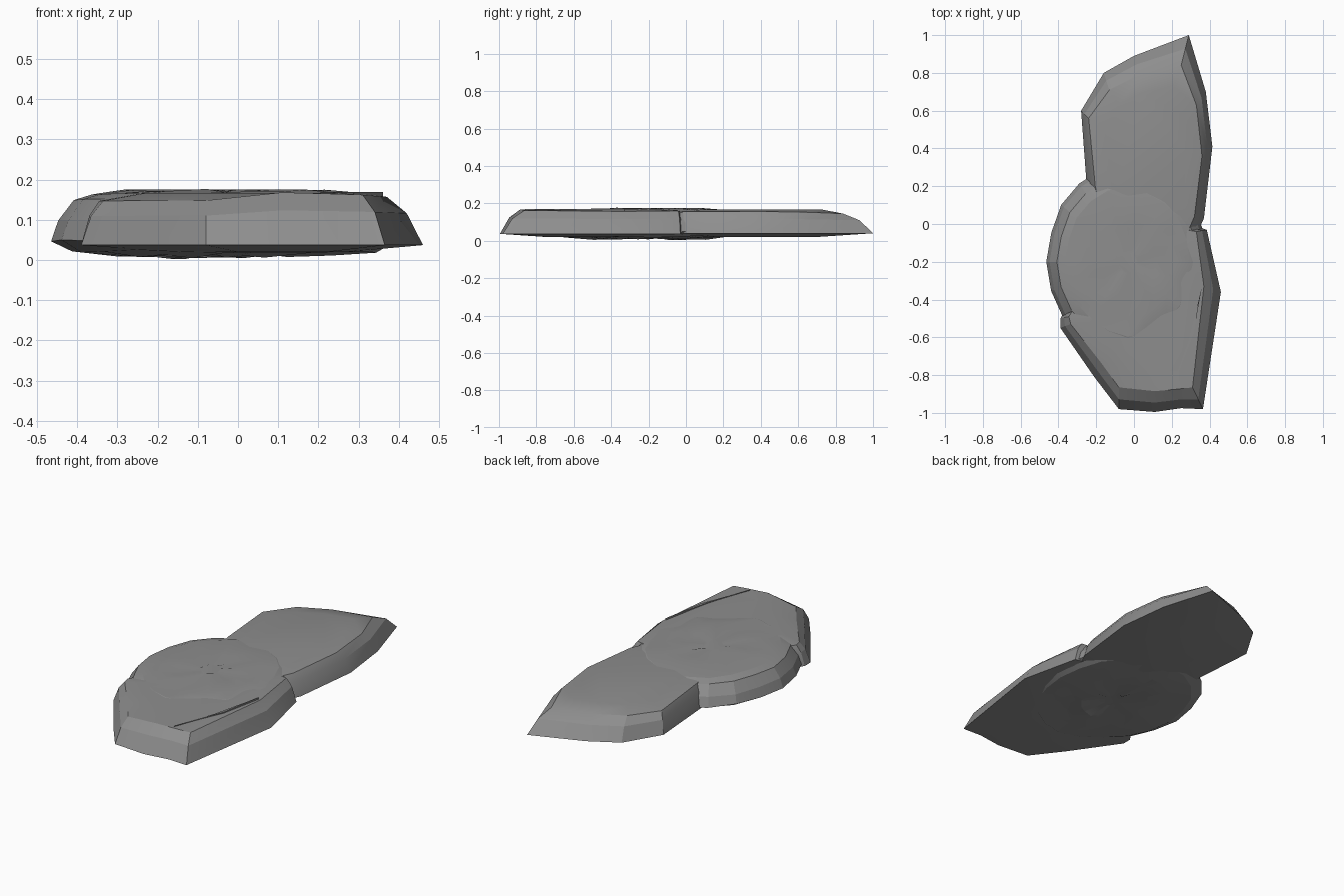
import bpy, bmesh, math, random

if "Cube" in bpy.data.objects:
    bpy.data.objects.remove(bpy.data.objects["Cube"], do_unlink=True)
random.seed(4)

grey = bpy.data.materials.new("stone grey")
grey.use_nodes = True
colour = (0.27, 0.27, 0.27, 1)
grey.diffuse_color = colour
grey.node_tree.nodes["Principled BSDF"].inputs["Base Color"].default_value = colour


def loft(name, rings, angle):
    """Skin closed rings from the underside to the top and cap both ends."""
    bm = bmesh.new()
    loops = [[bm.verts.new(p) for p in ring] for ring in rings]
    for a, b in zip(loops, loops[1:]):
        n = len(a)
        for i in range(n):
            j = (i + 1) % n
            bm.faces.new((a[i], a[j], b[j], b[i]))
    bm.faces.new(loops[0][::-1])
    bm.faces.new(loops[-1])
    bmesh.ops.recalc_face_normals(bm, faces=bm.faces)
    mesh = bpy.data.meshes.new(name)
    bm.to_mesh(mesh)
    bm.free()
    mesh.materials.append(grey)
    ob = bpy.data.objects.new(name, mesh)
    bpy.context.collection.objects.link(ob)
    bpy.ops.object.select_all(action='DESELECT')
    ob.select_set(True)
    bpy.context.view_layer.objects.active = ob
    bpy.ops.object.shade_smooth_by_angle(angle=math.radians(angle))
    return ob


def toward(ring, centre, s, z):
    return [(centre[0] + (p[0] - centre[0]) * s, centre[1] + (p[1] - centre[1]) * s, z)
            for p in ring]


def slab(name, points, centre, base, crown, sag):
    """Points hold the foot x, y and then the rim x, y, z."""
    foot = [(p[0], p[1], base) for p in points]
    rim = [p[2:] for p in points]
    shoulder = [(f[0] + (r[0] - f[0]) * 0.45, f[1] + (r[1] - f[1]) * 0.45,
                 base + (r[2] - base) * 0.66) for f, r in zip(foot, rim)]
    loft(name, [toward(foot, centre, 0.5, sag), foot, shoulder, rim,
                toward(rim, centre, 0.75, crown)], 20)


# Rear slab, with a pointed far corner
slab("rear_slab", [
    (0.29, 1.0, 0.25, 0.84, 0.145), (0.0, 0.89, 0.03, 0.79, 0.148),
    (-0.16, 0.80, -0.13, 0.71, 0.15), (-0.28, 0.60, -0.24, 0.56, 0.15),
    (-0.25, 0.20, -0.205, 0.20, 0.155), (-0.2, 0.0, -0.17, 0.02, 0.155),
    (0.1, -0.15, 0.1, -0.1, 0.155), (0.33, -0.06, 0.29, -0.03, 0.155),
    (0.37, 0.03, 0.32, 0.04, 0.155), (0.415, 0.41, 0.36, 0.36, 0.157),
    (0.38, 0.70, 0.33, 0.63, 0.153)], (0.08, 0.4), 0.04, 0.166, 0.02)

# Front slab, cut off square at the near end
slab("front_slab", [
    (-0.08, -0.98, -0.08, -0.865, 0.148), (0.11, -0.995, 0.11, -0.885, 0.168),
    (0.25, -0.975, 0.22, -0.875, 0.165), (0.365, -0.98, 0.31, -0.865, 0.162),
    (0.46, -0.36, 0.37, -0.33, 0.157), (0.385, -0.03, 0.33, -0.04, 0.16),
    (0.1, 0.05, 0.1, 0.0, 0.155), (-0.2, -0.2, -0.17, -0.22, 0.155),
    (-0.39, -0.50, -0.345, -0.49, 0.147), (-0.39, -0.55, -0.335, -0.53, 0.147),
    (-0.21, -0.81, -0.17, -0.74, 0.148)], (0.08, -0.5), 0.037, 0.166, 0.02)

# Lumpy round stone wedged between the slabs
sides, cx, cy = 20, -0.032, -0.2
outline = []
for i in range(sides):
    t = 2 * math.pi * i / sides
    wobble = random.uniform(0.97, 1.015)
    outline.append((cx + 0.435 * math.cos(t) * wobble, cy + 0.51 * math.sin(t) * wobble, 0))
profile = [(0.12, 0.016, 0.008), (0.38, 0.012, 0.01), (0.62, 0.014, 0.01),
           (0.88, 0.022, 0.004), (1.0, 0.05, 0.004), (0.96, 0.10, 0.004),
           (0.87, 0.15, 0.003), (0.77, 0.165, 0.003), (0.58, 0.171, 0.005),
           (0.36, 0.172, 0.005), (0.12, 0.172, 0.004)]
rings = []
for s, z, lump in profile:
    ring = toward(outline, (cx, cy), s, z)
    rings.append([(x, y, max(0, h + random.uniform(-lump, lump))) for x, y, h in ring])
loft("centre_stone", rings, 12)

# Thin ridge along the right edge of the front slab
ridge = [(0.205, -0.86), (0.29, -0.62), (0.36, -0.33), (0.315, -0.58)]
loft("edge_ridge", [[(x, y, 0.15) for x, y in ridge],
                    [(x, y, 0.169) for x, y in ridge]], 20)
